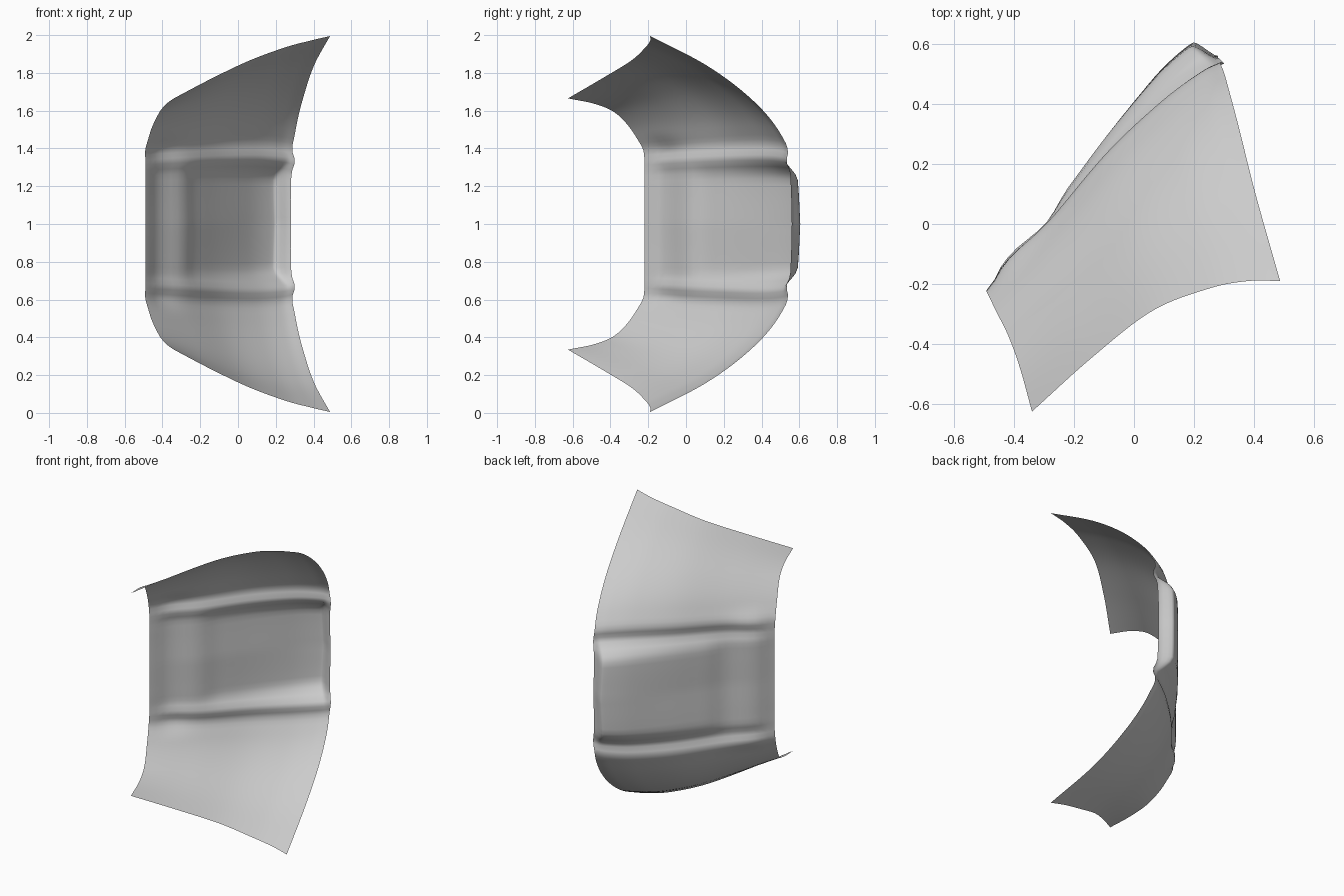
import bpy, bmesh, math
from mathutils import Vector

if "Cube" in bpy.data.objects:
    bpy.data.objects.remove(bpy.data.objects["Cube"])

# Boundary curves of the upper half (lower half is mirrored about z = MID)
MID = 1.005
LEFT = [(-.49, -.22, MID), (-.49, -.22, 1.2), (-.488, -.225, 1.37), (-.465, -.28, 1.49),
        (-.42, -.37, 1.59), (-.38, -.48, 1.64), (-.34, -.625, 1.67)]
RIGHT = [(.28, .56, MID), (.28, .555, 1.2), (.29, .54, 1.38), (.31, .47, 1.53),
         (.35, .32, 1.69), (.405, .1, 1.85), (.487, -.19, 2.0)]
CENTRE = [(-.49, -.22, MID), (-.28, .005, MID), (-.08, .25, MID), (.1, .44, MID),
          (.23, .54, MID), (.28, .56, MID)]
END = [(-.34, -.625, 1.67), (-.14, -.445, 1.775), (.06, -.29, 1.87), (.25, -.215, 1.94),
       (.38, -.19, 1.975), (.487, -.19, 2.0)]


def curve(pts, t):
    """Smooth curve through the points, t in 0..1."""
    n = len(pts) - 1
    i = min(int(t * n), n - 1)
    f = t * n - i
    p1, p2 = Vector(pts[i]), Vector(pts[i + 1])
    p0 = Vector(pts[i - 1]) if i else 2 * p1 - p2
    p3 = Vector(pts[i + 2]) if i + 2 <= n else 2 * p2 - p1
    return 0.5 * (2 * p1 + (p2 - p0) * f + (2 * p0 - 5 * p1 + 4 * p2 - p3) * f * f
                  + (3 * p1 - p0 - 3 * p2 + p3) * f ** 3)


def step(a, b, x):
    x = max(0, min(1, (x - a) / (b - a)))
    return x * x * (3 - 2 * x)


def hump(x, c, w):
    return math.exp(-((x - c) / w) ** 2)


def surface(u, v):
    """Blend the four boundaries, then add grooves, rim and raised panel."""
    a, b, c, d = map(Vector, (LEFT[0], RIGHT[0], LEFT[-1], RIGHT[-1]))
    p = ((1 - v) * curve(LEFT, u) + v * curve(RIGHT, u)
         + (1 - u) * curve(CENTRE, v) + u * curve(END, v)
         - (1 - u) * ((1 - v) * a + v * b) - u * ((1 - v) * c + v * d))
    panel = (1 - step(.19, .30, u)) * step(.18, .28, v) * (1 - step(.86, 1, v))
    panel *= .02 + .055 * step(.2, .85, v)
    rim = .022 * hump(v, .09, .07) * (1 - step(.3, .5, u)) * step(0, .06, v)
    groove = -.022 * hump(u, .29, .035) * step(0, .1, v)
    ridge = .008 * hump(u, .37, .05)
    return p + Vector((-.707, .707, 0)) * (panel + rim + groove + ridge)


# Curved shell panel
ROWS, COLS = 36, 36
bm = bmesh.new()
grid = []
for r in range(-ROWS, ROWS + 1):
    row = []
    for k in range(COLS + 1):
        p = surface(abs(r) / ROWS, k / COLS)
        if r < 0:
            p.z = 2 * MID - p.z
        row.append(bm.verts.new((p.x, p.y, p.z - .005)))
    grid.append(row)
for r0, r1 in zip(grid, grid[1:]):
    for k in range(COLS):
        bm.faces.new((r0[k], r1[k], r1[k + 1], r0[k + 1]))
mesh = bpy.data.meshes.new("curved_panel")
bm.to_mesh(mesh)
bm.free()
panel = bpy.data.objects.new("curved_panel", mesh)
bpy.context.collection.objects.link(panel)
bpy.context.view_layer.objects.active = panel
panel.select_set(True)
bpy.ops.object.shade_smooth()
